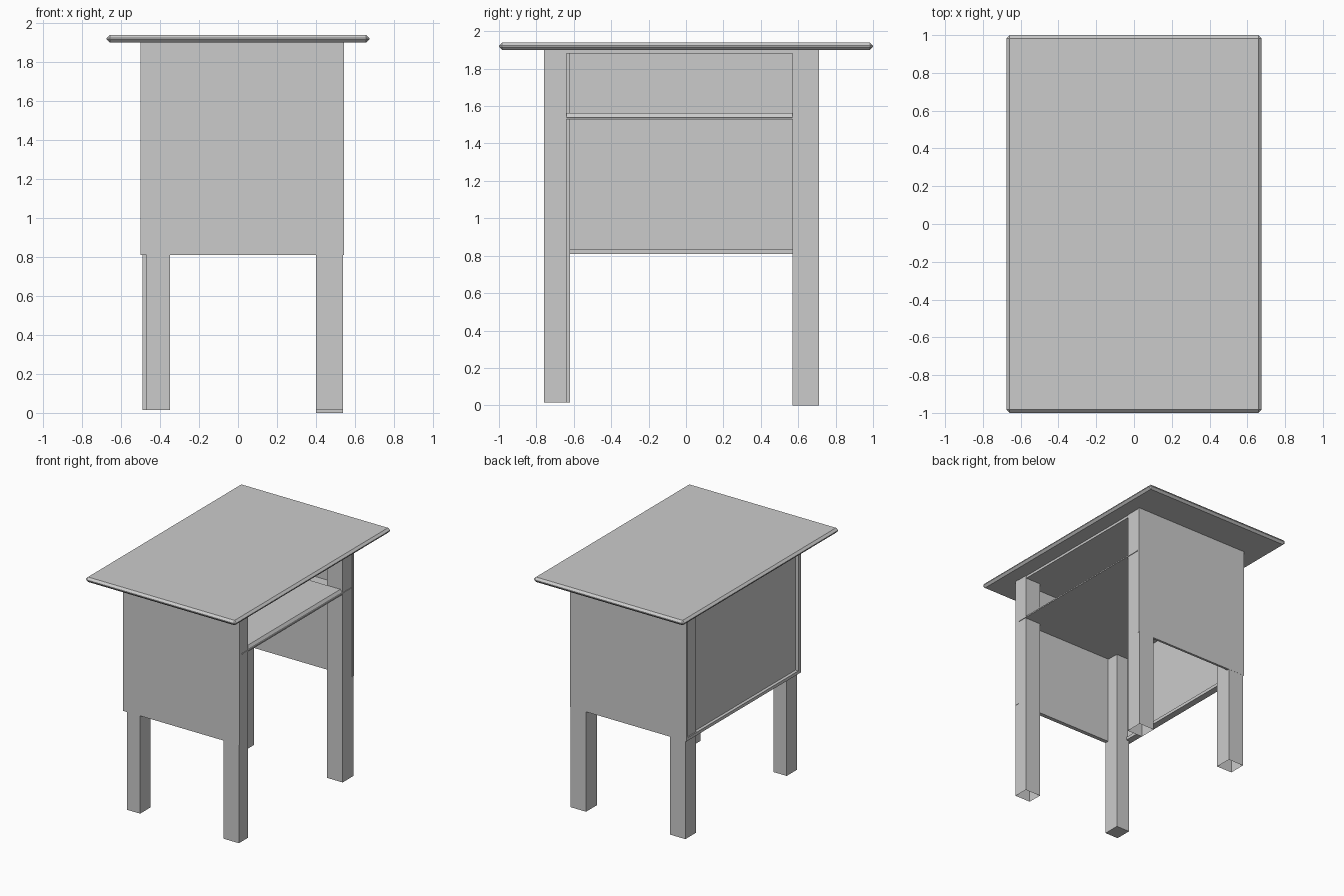
import bpy, bmesh

if "Cube" in bpy.data.objects:
    bpy.data.objects.remove(bpy.data.objects["Cube"])


def box(name, x, y, z, open_bottom=False, bevel=0.0):
    """Axis-aligned box from (min, max) ranges."""
    bm = bmesh.new()
    bmesh.ops.create_cube(bm, size=1)
    for v in bm.verts:
        for i, (lo, hi) in enumerate((x, y, z)):
            v.co[i] = hi if v.co[i] > 0 else lo
    if bevel:
        bmesh.ops.bevel(bm, geom=bm.edges[:], offset=bevel, segments=1,
                        affect='EDGES', profile=0.5)
    if open_bottom:
        bm.normal_update()
        down = [f for f in bm.faces if f.normal.z < -0.9]
        bmesh.ops.delete(bm, geom=down, context='FACES_ONLY')
    me = bpy.data.meshes.new(name)
    bm.to_mesh(me)
    bm.free()
    ob = bpy.data.objects.new(name, me)
    bpy.context.collection.objects.link(ob)
    return ob


# Overhanging table top with chamfered rim
box("table_top", (-0.675, 0.675), (-1.0, 1.0), (1.90, 1.94), bevel=0.017)

# Four legs, three of them open underneath
box("right_front_leg", (0.40, 0.54), (-0.76, -0.64), (0.015, 1.90), True)
box("right_back_leg", (0.40, 0.54), (0.57, 0.71), (0.0, 1.90), True)
box("left_front_leg", (-0.47, -0.35), (-0.755, -0.62), (0.015, 1.90))
box("left_back_leg", (-0.49, -0.35), (0.57, 0.708), (0.015, 1.90), True)

# Side panels, ends just showing past the right legs
box("front_side_panel", (-0.50, 0.543), (-0.758, -0.725), (0.81, 1.90))
box("back_side_panel", (-0.50, 0.543), (0.69, 0.709), (0.81, 1.90))

# Recessed left panel and its bottom rail
box("left_panel", (-0.475, -0.455), (-0.725, 0.69), (0.82, 1.90))
box("left_bottom_rail", (-0.50, -0.445), (-0.725, 0.69), (0.81, 0.835))

# Ceiling board under the top
box("ceiling_board", (-0.475, 0.535), (-0.725, 0.69), (1.88, 1.90))

# Shelf: thin at the ends, with a sloped thick front between the legs
box("shelf_board", (-0.455, 0.545), (-0.72, 0.685), (1.53, 1.54))
shelf = box("shelf", (-0.455, 0.545), (-0.64, 0.57), (1.528, 1.562))
for v in shelf.data.vertices:
    if v.co.x > 0 and v.co.z > 1.55:
        v.co.x -= 0.025
